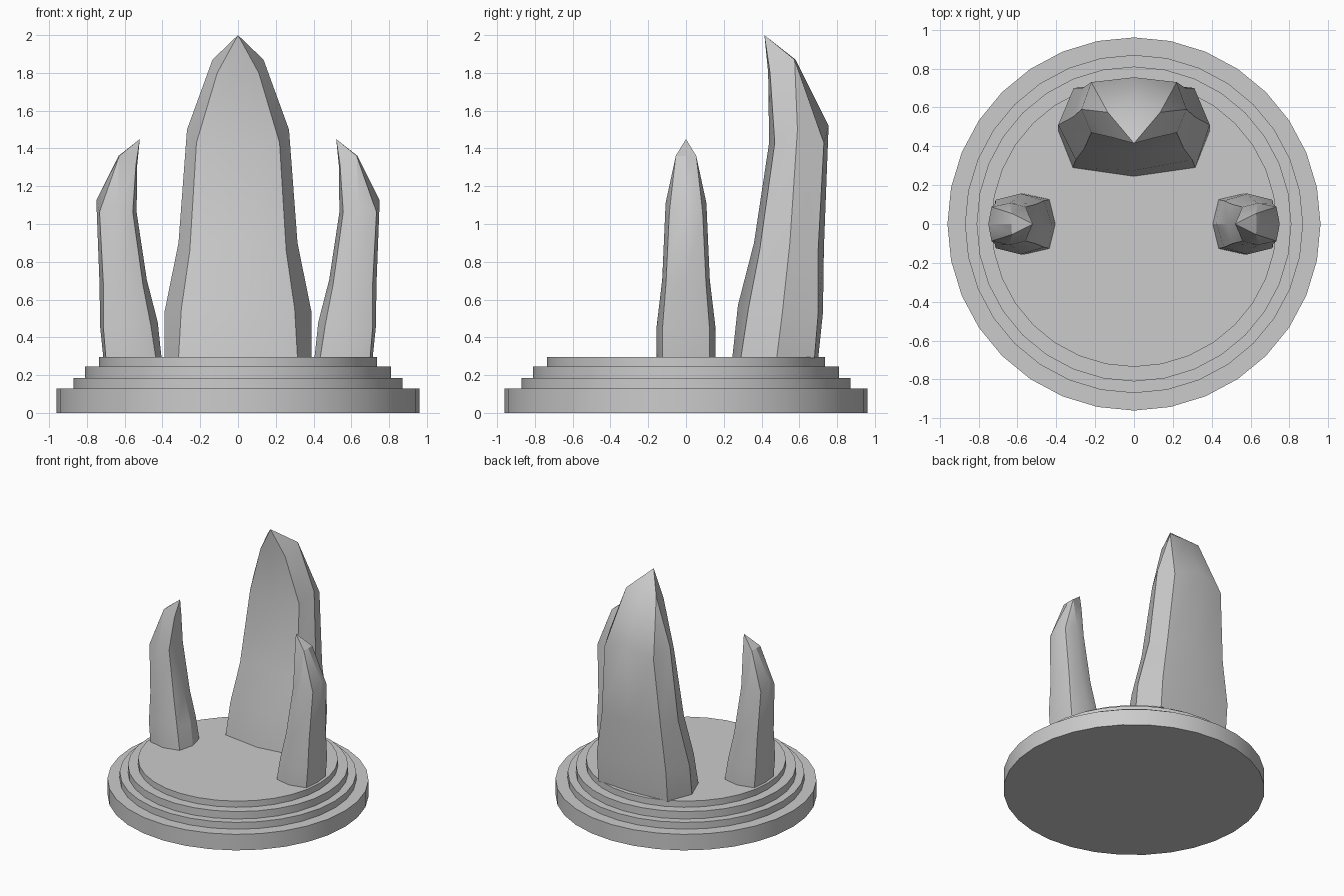
import bpy
import bmesh
import math
from mathutils import Matrix, Vector

cube = bpy.data.objects.get("Cube")
if cube:
    bpy.data.objects.remove(cube, do_unlink=True)

stone = bpy.data.materials.new("grey stone")
stone.use_nodes = True
stone.diffuse_color = (0.6, 0.6, 0.6, 1)
stone.node_tree.nodes["Principled BSDF"].inputs["Base Color"].default_value = (0.6, 0.6, 0.6, 1)


def finish(bm, name):
    """Turn a bmesh into a smooth-shaded stone object with sharp ridges."""
    bmesh.ops.remove_doubles(bm, verts=bm.verts, dist=0.0005)
    bmesh.ops.recalc_face_normals(bm, faces=bm.faces)
    mesh = bpy.data.meshes.new(name)
    bm.to_mesh(mesh)
    bm.free()
    mesh.materials.append(stone)
    obj = bpy.data.objects.new(name, mesh)
    bpy.context.collection.objects.link(obj)
    bpy.ops.object.select_all(action="DESELECT")
    obj.select_set(True)
    bpy.context.view_layer.objects.active = obj
    bpy.ops.object.shade_smooth_by_angle(angle=math.radians(30))
    return obj


def skin(bm, rings):
    """Join neighbouring rings of vertices with quads."""
    for low, high in zip(rings, rings[1:]):
        n = len(low)
        for i in range(n):
            j = (i + 1) % n
            bm.faces.new((low[i], low[j], high[j], high[i]))


# Stepped round pedestal
def build_pedestal(tiers, sides=32):
    bm = bmesh.new()
    rings = []
    floor = 0
    for radius, top in tiers:
        for z in (floor, top):
            rings.append([bm.verts.new((radius * math.cos(math.tau * i / sides),
                                        radius * math.sin(math.tau * i / sides), z))
                          for i in range(sides)])
        floor = top
    skin(bm, rings)
    bm.faces.new(rings[0])
    bm.faces.new(rings[-1])
    return finish(bm, "stepped_pedestal")


build_pedestal([(0.96, 0.13), (0.87, 0.185), (0.81, 0.245), (0.735, 0.295)])

# Ridge lines of the leaning shard, each from base to shoulder
BASE = 0.29
front = [(0, .245, BASE), (0, .275, .57), (0, .36, .9), (0, .44, 1.43), (0, .435, 1.8)]
front_corner = [(.315, .29, BASE), (.3, .33, .55), (.255, .39, .86), (.22, .47, 1.43), (.11, .445, 1.8)]
side = [(.39, .48, BASE), (.39, .51, .53), (.315, .55, .9), (.27, .59, 1.5), (.135, .575, 1.87)]
back_corner = [(.31, .68, BASE), (.31, .7, .53), (.265, .7, .87), (.22, .73, 1.43), (.135, .575, 1.87)]
back = [(0, .7, BASE), (0, .725, .53), (0, .73, .87), (0, .755, 1.52), (0, .58, 1.87)]
TIP = (0, .415, 2)


def mirrored(ridge):
    return [(-x, y, z) for x, y, z in ridge]


def build_shard(name, matrix):
    ridges = [front, front_corner, side, back_corner, back,
              mirrored(back_corner), mirrored(side), mirrored(front_corner)]
    bm = bmesh.new()
    rings = [[bm.verts.new(matrix @ Vector(p)) for p in level] for level in zip(*ridges)]
    skin(bm, rings)
    bm.faces.new(rings[0])
    tip = bm.verts.new(matrix @ Vector(TIP))
    top = rings[-1]
    for i, vert in enumerate(top):
        bm.faces.new((vert, top[(i + 1) % len(top)], tip))
    return finish(bm, name)


# Large shard at the back
build_shard("large_back_shard", Matrix.Identity(4))

# Small shards: narrower copies turned to lean inwards from each side
SCALE = 0.677
for label, sign in (("left", 1), ("right", -1)):
    lift = 0.295 * (1 - SCALE)
    turn = Matrix.Rotation(-sign * math.pi / 2, 4, "Z")
    place = Matrix.Translation((sign * 0.239, 0, lift))
    shrink = Matrix.Diagonal((0.4, SCALE, SCALE, 1))
    build_shard(label + "_small_shard", place @ turn @ shrink)
